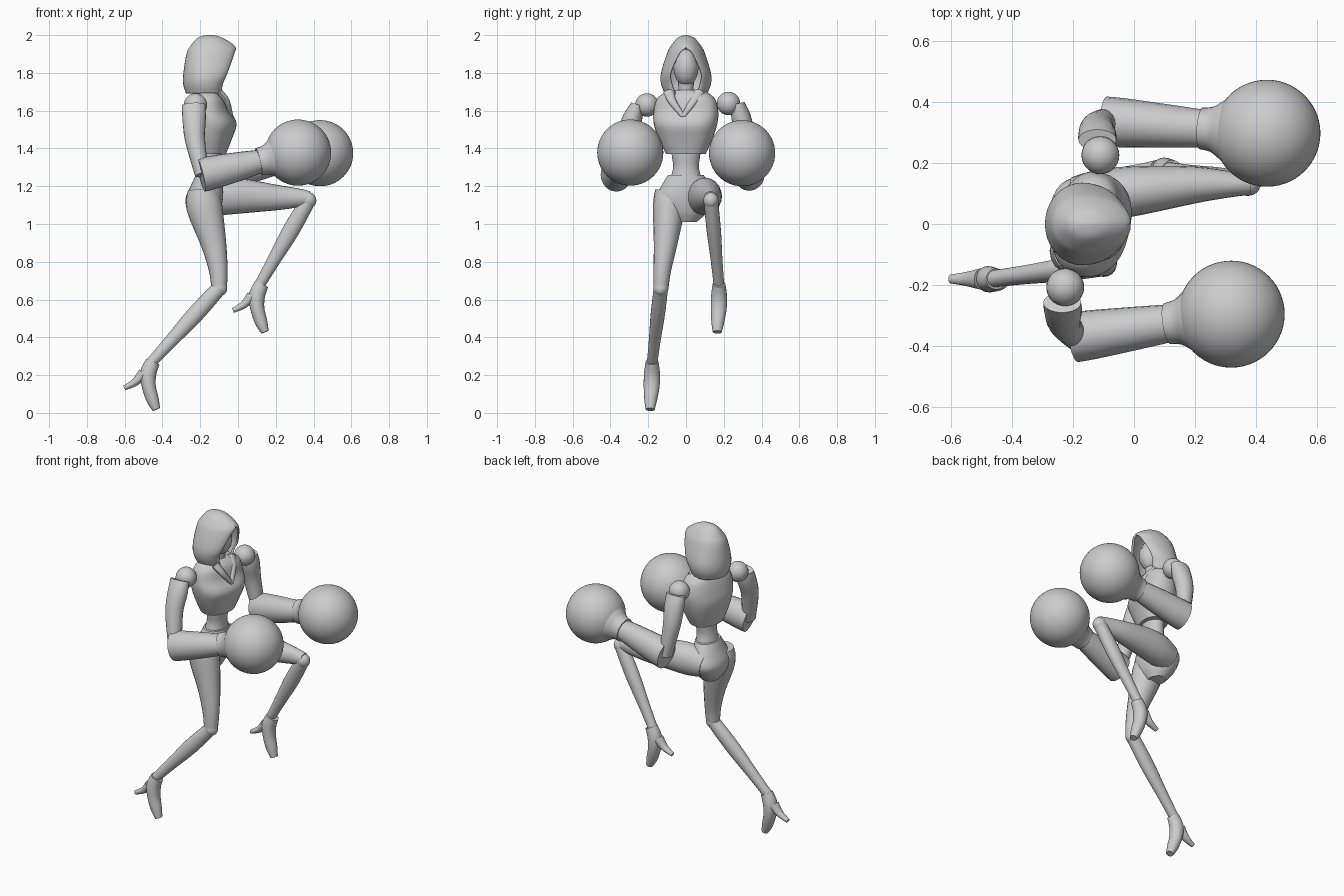
import bpy, bmesh, math
from mathutils import Vector, Matrix

cube = bpy.data.objects.get("Cube")
if cube:
    bpy.data.objects.remove(cube, do_unlink=True)

grey = bpy.data.materials.new("plain_grey")
grey.use_nodes = True
COLOUR = (0.6, 0.6, 0.6, 1)
grey.diffuse_color = COLOUR
grey.node_tree.nodes["Principled BSDF"].inputs["Base Color"].default_value = COLOUR


def finish(name, bm, angle=40):
    bmesh.ops.recalc_face_normals(bm, faces=bm.faces)
    mesh = bpy.data.meshes.new(name)
    bm.to_mesh(mesh)
    bm.free()
    mesh.materials.append(grey)
    ob = bpy.data.objects.new(name, mesh)
    bpy.context.collection.objects.link(ob)
    bpy.ops.object.select_all(action='DESELECT')
    ob.select_set(True)
    bpy.context.view_layer.objects.active = ob
    bpy.ops.object.shade_smooth_by_angle(angle=math.radians(angle))
    return ob


def smooth_stations(rows, steps=4):
    """Catmull-Rom interpolation of every column."""
    out = []
    for i in range(len(rows) - 1):
        quad = [rows[max(0, min(len(rows) - 1, i + k))] for k in (-1, 0, 1, 2)]
        for s in range(steps):
            t = s / steps
            out.append([b + 0.5 * t * (c - a + t * (2*a - 5*b + 4*c - d + t * (3*(b - c) + d - a)))
                        for a, b, c, d in zip(*quad)])
    return out + [list(rows[-1])]


def skin(bm, rings, closed=True):
    loops = [[bm.verts.new(p) for p in ring] for ring in rings]
    n = len(loops[0])
    for a, b in zip(loops, loops[1:]):
        for i in range(n if closed else n - 1):
            j = (i + 1) % n
            bm.faces.new((a[i], a[j], b[j], b[i]))
    if closed:
        bm.faces.new(loops[0])
        bm.faces.new(loops[-1])


def limb(name, rows, sides=20):
    """Rows: x, y, z, radius in the walking plane, radius across it."""
    rows = smooth_stations(rows)
    pts = [Vector(r[:3]) for r in rows]
    rings = []
    for i, r in enumerate(rows):
        tangent = (pts[min(i + 1, len(pts) - 1)] - pts[max(i - 1, 0)]).normalized()
        u = Vector((0, 1, 0)).cross(tangent).normalized()
        v = tangent.cross(u)
        rings.append([pts[i] + u * r[3] * math.cos(a) + v * r[4] * math.sin(a)
                      for a in (math.tau * k / sides for k in range(sides))])
    bm = bmesh.new()
    skin(bm, rings)
    return finish(name, bm)


def trunk(name, rows, yaw=0, power=1.0, sides=32):
    """Rows: z, centre x, half depth, half width; turned about the body axis."""
    turn = Matrix.Rotation(math.radians(yaw), 3, 'Z')
    axis = Vector((-0.15, 0, 0))

    def bend(v):
        return math.copysign(abs(v) ** power, v)
    rings = []
    for z, cx, d, w in smooth_stations(rows):
        ring = []
        for k in range(sides):
            a = math.tau * k / sides
            p = Vector((cx + d * bend(math.cos(a)), w * bend(math.sin(a)), z))
            ring.append(axis + turn @ (p - axis))
        rings.append(ring)
    bm = bmesh.new()
    skin(bm, rings)
    return finish(name, bm)


def ball(name, centre, radii, segs=40, cut=None):
    bm = bmesh.new()
    bmesh.ops.create_uvsphere(bm, u_segments=segs, v_segments=segs // 2, radius=1)
    if cut is not None:
        bmesh.ops.bisect_plane(bm, geom=bm.verts[:] + bm.edges[:] + bm.faces[:],
                               plane_co=(0, 0, cut), plane_no=(0, 0, 1), clear_outer=True)
    bmesh.ops.transform(bm, matrix=Matrix.Translation(centre) @ Matrix.Diagonal((*radii, 1)), verts=bm.verts)
    return finish(name, bm)


def hood():
    # z, back x, widest x, half width, opening edge x, opening half width
    rows = [(2.0, -.17, -.15, .006, -.13, 0), (1.985, -.215, -.15, .045, -.08, 0),
            (1.94, -.253, -.16, .082, -.015, 0), (1.90, -.273, -.165, .102, -.02, .035),
            (1.80, -.289, -.17, .132, -.055, .08), (1.74, -.29, -.17, .132, -.08, .075),
            (1.69, -.275, -.17, .112, -.088, .055)]
    rings = []
    for z, back, mid, wide, edge, gap in smooth_stations(rows):
        gap = max(gap, 0)
        half = []
        for k in range(19):
            a = math.pi * k / 18
            c, s = math.cos(a), math.sin(a)
            if c > 0:
                half.append(Vector((mid + (edge - mid) * c, gap + (wide - gap) * s ** 1.2, z)))
            else:
                half.append(Vector((mid + (mid - back) * c, wide * s, z)))
        rings.append(half + [Vector((p.x, -p.y, p.z)) for p in reversed(half[:-1])])
    bm = bmesh.new()
    skin(bm, rings, closed=False)
    bmesh.ops.contextual_create(bm, geom=[e for e in bm.edges if all(v.co.z > 1.999 for v in e.verts)])
    bmesh.ops.remove_doubles(bm, verts=bm.verts, dist=0.0005)
    ob = finish("hood", bm, 50)
    shell = ob.modifiers.new("thickness", 'SOLIDIFY')
    shell.thickness = 0.012
    shell.offset = -1


# Head
hood()
ball("head", (-.13, 0, 1.83), (.07, .062, .095), 32)
ball("face_mask", (-.13, 0, 1.83), (.075, .066, .1), 32, cut=.25)
limb("neck", [(-.15, 0, 1.64, .045, .045), (-.14, 0, 1.71, .04, .04), (-.135, 0, 1.79, .045, .045)])

# Torso
trunk("jacket", [(1.71, -.155, .055, .085), (1.67, -.15, .085, .15), (1.60, -.15, .103, .172),
                 (1.53, -.138, .125, .168), (1.45, -.142, .105, .142), (1.37, -.145, .078, .105)], -13, .85)
trunk("waist", [(1.42, -.145, .06, .08), (1.36, -.145, .057, .075), (1.30, -.15, .056, .068),
                (1.23, -.155, .065, .085)])
trunk("pelvis", [(1.26, -.155, .068, .095), (1.20, -.165, .085, .13), (1.13, -.18, .098, .155),
                 (1.06, -.18, .082, .115), (1.01, -.175, .05, .06)], 8)
# Jacket collar flaps and front seam
for side, y in (("left", .07), ("right", -.09)):
    limb(side + "_collar", [(-.10, y, 1.70, .018, .03), (-.06, y * .7 - .01, 1.65, .016, .022),
                            (-.035, -.015, 1.57, .01, .012)], 12)

# Arms with boxing gloves: shoulder, elbow and glove points
for side, sh, el, glove in (
        ("right", Vector((-.225, -.207, 1.63)), Vector((-.19, -.37, 1.26)), Vector((.318, -.295, 1.378))),
        ("left", Vector((-.11, .225, 1.638)), Vector((-.09, .335, 1.265)), Vector((.435, .297, 1.375)))):
    out = math.copysign(1, sh.y)
    ball(side + "_shoulder", sh, (.062,) * 3, 28)
    top = sh + Vector((-.01, .05 * out, 0))
    mid = top.lerp(el, .5) + Vector((-.015, .012 * out, 0))
    limb(side + "_upper_arm", [(*top, .062, .035), (*top.lerp(mid, .4), .062, .052),
                               (*mid, .053, .05), (*el, .038, .045)])
    end = el.lerp(glove, .60)
    back = el - (glove - el) * .01
    limb(side + "_forearm", [(*back, .09, .082), (*el.lerp(glove, .12), .088, .08),
                             (*el.lerp(glove, .4), .075, .07), (*end, .062, .062)])
    limb(side + "_glove_cuff", [(*el.lerp(glove, .59), .074, .068), (*el.lerp(glove, .66), .078, .075),
                                (*el.lerp(glove, .73), .1, .1), (*el.lerp(glove, .82), .13, .13)], 28)
    ball(side + "_glove", glove, (.175,) * 3, 56)

# Thighs
limb("right_thigh", [(-.185, -.085, 1.18, .08, .078), (-.178, -.09, 1.09, .095, .085),
                     (-.13, -.108, .9, .068, .063), (-.105, -.125, .76, .05, .047),
                     (-.10, -.132, .67, .042, .04)])
limb("left_thigh", [(-.19, .08, 1.13, .08, .075), (-.10, .095, 1.145, .098, .085),
                    (.02, .11, 1.148, .092, .08), (.2, .128, 1.14, .068, .06),
                    (.32, .13, 1.138, .05, .042), (.38, .13, 1.135, .038, .035)])

# Knees, shins and heeled boots: knee point, shin start, toe point
for side, knee, toe in (
        ("right", Vector((-.1, -.133, .66)), Vector((-.43, -.19, .01))),
        ("left", Vector((.372, .132, 1.125)), Vector((.145, .165, .42)))):
    ankle = toe + Vector((-.035, .01, .25))
    calf = knee.lerp(ankle, .35)
    ball(side + "_knee", knee, (.043, .04, .043), 24)
    limb(side + "_shin", [(*knee, .04, .038), (*calf, .045, .038),
                          (*knee.lerp(ankle, .7), .035, .031), (*ankle, .028, .028)])
    limb(side + "_boot", [(*(toe + Vector((-.02, .01, .262))), .038, .034),
                          (*(toe + Vector((-.045, .01, .2))), .043, .042),
                          (*(toe + Vector((-.042, .008, .13))), .037, .042),
                          (*(toe + Vector((-.022, .003, .06))), .033, .034),
                          (*(toe + Vector((-.002, 0, .008))), .021, .024)])
    limb(side + "_heel", [(*(toe + Vector((-.07, .01, .2))), .03, .035),
                          (*(toe + Vector((-.115, .01, .152))), .02, .024),
                          (*(toe + Vector((-.172, .01, .122))), .013, .014)], 14)
